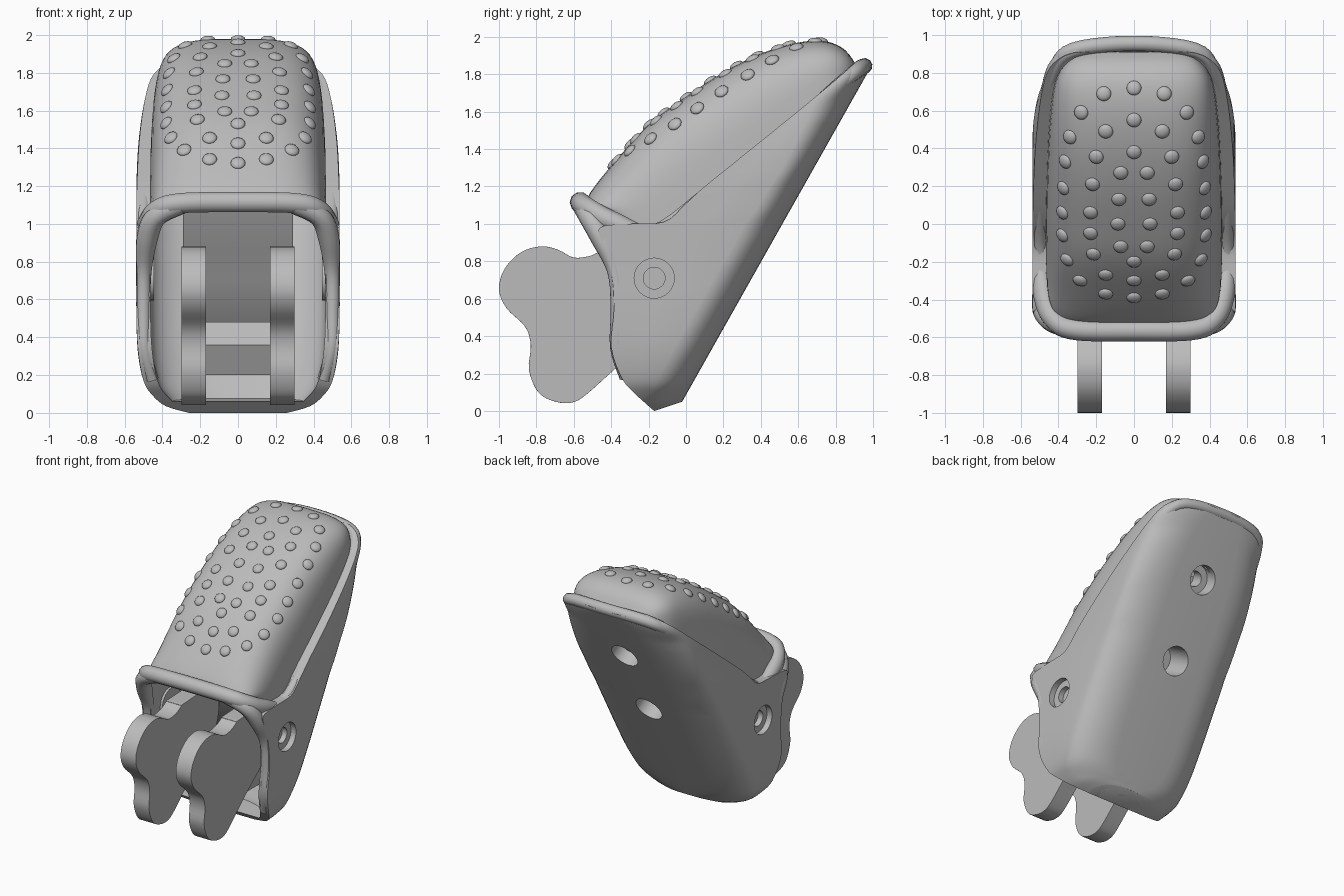
import bpy, bmesh, math
from mathutils import Vector, Matrix

cube = bpy.data.objects.get("Cube")
if cube:
    bpy.data.objects.remove(cube, do_unlink=True)

grey = bpy.data.materials.new("plain grey")
grey.use_nodes = True
grey.diffuse_color = (0.5, 0.5, 0.5, 1)
grey.node_tree.nodes["Principled BSDF"].inputs["Base Color"].default_value = grey.diffuse_color


def spline(points, steps=4, closed=False):
    """Catmull-Rom interpolation through tuples of any length."""
    pts = [Vector(p) for p in points]
    count = len(pts)
    pick = (lambda i: pts[i % count]) if closed else (lambda i: pts[max(0, min(count - 1, i))])
    out = []
    for i in range(count if closed else count - 1):
        a, b, c, d = (pick(i + k) for k in (-1, 0, 1, 2))
        for s in range(steps):
            t = s / steps
            out.append(b + (c - a) * (t / 2) + (a * 2 - b * 5 + c * 4 - d) * (t * t / 2)
                       + (b * 3 - a - c * 3 + d) * (t ** 3 / 2))
    return out if closed else out + [pts[-1]]


def finish(name, bm, angle=35):
    bmesh.ops.recalc_face_normals(bm, faces=bm.faces)
    mesh = bpy.data.meshes.new(name)
    bm.to_mesh(mesh)
    bm.free()
    obj = bpy.data.objects.new(name, mesh)
    bpy.context.collection.objects.link(obj)
    mesh.materials.append(grey)
    shade(obj, angle)
    return obj


def activate(obj):
    bpy.ops.object.select_all(action='DESELECT')
    obj.select_set(True)
    bpy.context.view_layer.objects.active = obj


def shade(obj, angle=35):
    activate(obj)
    bpy.ops.object.shade_smooth_by_angle(angle=math.radians(angle))


def apply(obj, kind, **settings):
    mod = obj.modifiers.new(kind.lower(), kind)
    for key, value in settings.items():
        setattr(mod, key, value)
    activate(obj)
    bpy.ops.object.modifier_apply(modifier=mod.name)


def loft(name, rings):
    """Skin closed rings and cap both ends."""
    bm = bmesh.new()
    rows = [[bm.verts.new(p) for p in ring] for ring in rings]
    for low, high in zip(rows, rows[1:]):
        for i in range(len(low)):
            j = (i + 1) % len(low)
            bm.faces.new((low[i], low[j], high[j], high[i]))
    bm.faces.new(rows[0])
    bm.faces.new(rows[-1])
    return finish(name, bm)


def prism(name, outline, x0, x1, bevel=0):
    bm = bmesh.new()
    face = bm.faces.new([bm.verts.new((x0, y, z)) for y, z in outline])
    side = bmesh.ops.extrude_face_region(bm, geom=[face])["geom"]
    bmesh.ops.translate(bm, vec=(x1 - x0, 0, 0), verts=[v for v in side if isinstance(v, bmesh.types.BMVert)])
    obj = finish(name, bm)
    if bevel:
        apply(obj, 'BEVEL', width=bevel, segments=2, limit_method='ANGLE', angle_limit=math.radians(50))
        shade(obj)
    return obj


def cylinder(name, start, end, radius):
    axis = end - start
    bm = bmesh.new()
    bmesh.ops.create_cone(bm, cap_ends=True, segments=32, radius1=radius, radius2=radius, depth=axis.length,
                          matrix=Matrix.Translation((start + end) / 2) @ axis.to_track_quat('Z', 'Y').to_matrix().to_4x4())
    return finish(name, bm)


def cut(targets, cutter):
    for obj in targets:
        apply(obj, 'BOOLEAN', operation='DIFFERENCE', solver='EXACT', object=cutter)
        shade(obj)
    bpy.data.objects.remove(cutter, do_unlink=True)


def tube(name, points, closed):
    """Round bead through (x, y, z, radius) points."""
    curve = bpy.data.curves.new(name, 'CURVE')
    curve.dimensions = '3D'
    curve.bevel_depth = 1
    curve.bevel_resolution = 3
    curve.use_fill_caps = True
    path = spline(points, 5, closed)
    line = curve.splines.new('POLY')
    line.points.add(len(path) - 1)
    for point, p in zip(line.points, path):
        point.co = (p[0], p[1], p[2], 1)
        point.radius = p[3]
    line.use_cyclic_u = closed
    obj = bpy.data.objects.new(name, curve)
    bpy.context.collection.objects.link(obj)
    curve.materials.append(grey)
    activate(obj)
    bpy.ops.object.convert(target='MESH')
    shade(bpy.context.view_layer.objects.active, 60)


def back_point(t):
    """Point on the straight, leaning back line."""
    return Vector((0, -.02 + 1.015 * t, .05 + 1.8 * t))


# Shell: U sections given as position up the back, front y, front z, half width
shell_sections = [
    (0, -.17, .0, .26), (.012, -.21, .035, .38), (.03, -.27, .09, .45), (.067, -.34, .17, .5),
    (.145, -.4, .34, .53), (.26, -.385, .55, .538), (.378, -.4, .75, .538), (.467, -.45, .9, .538),
    (.5, -.46, .98, .538), (.525, -.33, 1.0, .538), (.572, -.12, 1.01, .538), (.64, 0, 1.11, .537),
    (.711, .1, 1.2, .535), (.794, .36, 1.41, .525), (.883, .62, 1.62, .5),
    (.944, .8, 1.77, .46), (.98, .88, 1.84, .39), (1, .91, 1.87, .31)]


def shell_ring(section, wall):
    """Outer U, closed by an inner U when there is a wall thickness."""
    t, fy, fz, width = section
    back, front = back_point(t), Vector((0, fy, fz))
    direction, depth = (front - back).normalized(), (front - back).length

    def u_shape(w, start):
        span = depth - start
        r, rx = min(.2, span * .85), min(.3, w * .8)
        half = [(w, depth), (w, start + (span + r) / 2)]
        for k in range(9):
            a = k * math.pi / 16
            half.append((w - rx + rx * math.cos(a), start + r - r * math.sin(a)))
        flat = half + [(0, start)] + [(-x, d) for x, d in reversed(half)]
        return [back + direction * d + Vector((x, 0, 0)) for x, d in flat]

    ring = u_shape(width, 0)
    if wall:
        ring += reversed(u_shape(width - wall, min(wall, depth / 2)))
    return ring


shell_path = spline(shell_sections)
shell = loft("shell", [shell_ring(s, .075) for s in shell_path])
loft("shell_floor", [shell_ring(s, 0) for s in shell_path[:7]])

# Hollow pad: arched sections given as top y, z, base y, z, half width
pad_sections = [
    (-.54, 1.1, -.46, 1.08, .42), (-.51, 1.17, -.32, 1.03, .455), (-.4, 1.31, -.2, .98, .465),
    (-.2, 1.53, -.02, 1.06, .465), (0, 1.68, .15, 1.2, .465), (.2, 1.81, .33, 1.34, .46),
    (.4, 1.91, .52, 1.5, .45), (.6, 1.97, .7, 1.65, .43), (.75, 1.975, .8, 1.74, .4),
    (.85, 1.93, .87, 1.79, .34), (.91, 1.85, .91, 1.81, .25)]


def pad_ring(section):
    ty, tz, sy, sz, width = section
    base, rise = Vector((0, sy, sz)), Vector((0, ty - sy, tz - sz))
    wall = min(.06, rise.length / 2)

    def arch(w, lift):
        for k in range(29):
            a = math.pi * k / 28
            c, s = math.cos(a), max(0, math.sin(a))
            yield base + lift * s ** .57 + Vector((math.copysign(w * abs(c) ** .57, c), 0, 0))

    inner = list(arch(width - wall, rise * (1 - wall / rise.length)))
    return list(arch(width, rise)) + inner[::-1]


pad = loft("grip_pad", [pad_ring(s) for s in spline(pad_sections)])

# Raised dots dropped onto the pad
dots = [(0, .72), (.16, .69), (.28, .59), (0, .55), (.15, .49), (.34, .46), (0, .38), (.2, .355),
        (.365, .33), (.07, .27), (.22, .21), (.375, .19), (.08, .13), (.23, .06), (.38, .06),
        (.085, 0), (.23, -.05), (.38, -.06), (.07, -.12), (.215, -.16), (.355, -.19), (0, -.2),
        (.15, -.27), (0, -.3), (.285, -.3), (.15, -.37), (0, -.39)]
bpy.context.view_layer.update()
bm = bmesh.new()
for x, y in dots:
    for side in ((-1, 1) if x else (1,)):
        hit, place, normal, _ = pad.ray_cast(Vector((side * x, y, 3)), Vector((0, 0, -1)))
        if hit:
            turn = normal.to_track_quat('Z', 'Y').to_matrix().to_4x4()
            bmesh.ops.create_uvsphere(bm, u_segments=16, v_segments=8, radius=.039,
                                      matrix=Matrix.Translation(place) @ turn @ Matrix.Diagonal((1, 1, .5, 1)))
finish("grip_dots", bm, 60)

# Bead around the pad, thickest at the front lip
rim = [(.3, -.56, 1.11, .056), (.42, -.51, 1.075, .056), (.475, -.38, 1.005, .058),
       (.495, -.17, .955, .042), (.497, .1, 1.155, .034), (.487, .37, 1.37, .034),
       (.462, .63, 1.58, .034), (.42, .81, 1.735, .038), (.32, .92, 1.825, .042)]
mirrored = [(-x, y, z, r) for x, y, z, r in reversed(rim)]
tube("rim_bead", [(0, -.565, 1.115, .056)] + rim + [(0, .955, 1.845, .042)] + mirrored, True)

# Beads down both sides of the front opening
for side, label in ((1, "left"), (-1, "right")):
    edge = [(.3, -.56, 1.1, .05), (.43, -.52, 1.04, .055), (.48, -.455, .93, .058),
            (.498, -.38, .75, .042), (.5, -.365, .55, .038), (.495, -.37, .34, .036), (.455, -.32, .18, .036)]
    tube(label + "_opening_bead", [(side * x, y, z, r) for x, y, z, r in edge], False)

# Mounting block and crossbar inside the cavity
block = prism("inner_block", [(.14, .44), (.03, .7), (-.08, .86), (-.2, 1.1), (.15, 1.25), (.5, 1.5),
                              (.72, 1.57), (.74, 1.43), (.17, .42)], -.29, .29)
prism("crossbar", [(-.16, .48), (-.26, .36), (-.18, .2), (.02, .2), (.14, .42), (.1, .48)], -.2, .2)

# Screw holes through the back
outward = Vector((0, .871, -.491))
for along, depth in ((.465, .22), (.755, .1)):
    spot = back_point(along)
    cut([shell, block], cylinder("cutter", spot - outward * depth, spot + outward * .1, .105))
    if depth == .1:
        cut([block], cylinder("cutter", spot - outward * .2, spot, .055))

# Side pivots: recessed washers with a blind bore
for side, label in ((1, "left"), (-1, "right")):
    spot = Vector((0, -.17, .71))
    out = Vector((side, 0, 0))
    cut([shell], cylinder("cutter", spot + out * .4, spot + out * .7, .107))
    washer = cylinder(label + "_pivot_washer", spot + out * .445, spot + out * .495, .115)
    cut([washer], cylinder("cutter", spot + out * .455, spot + out * .6, .058))

# Two lever plates
lever = [(-.1, .87), (-.41, .87), (-.45, .86), (-.51, .83), (-.6, .82), (-.68, .86), (-.77, .88), (-.88, .85),
         (-.97, .76), (-1, .65), (-.96, .55), (-.86, .45), (-.83, .35), (-.84, .22), (-.79, .1),
         (-.7, .05), (-.61, .045), (-.53, .09), (-.35, .25), (-.1, .45), (0, .6), (0, .77)]
for label, x in (("left", .17), ("right", -.3)):
    prism(label + "_lever", spline(lever, 4, True), x, x + .13, .012)
